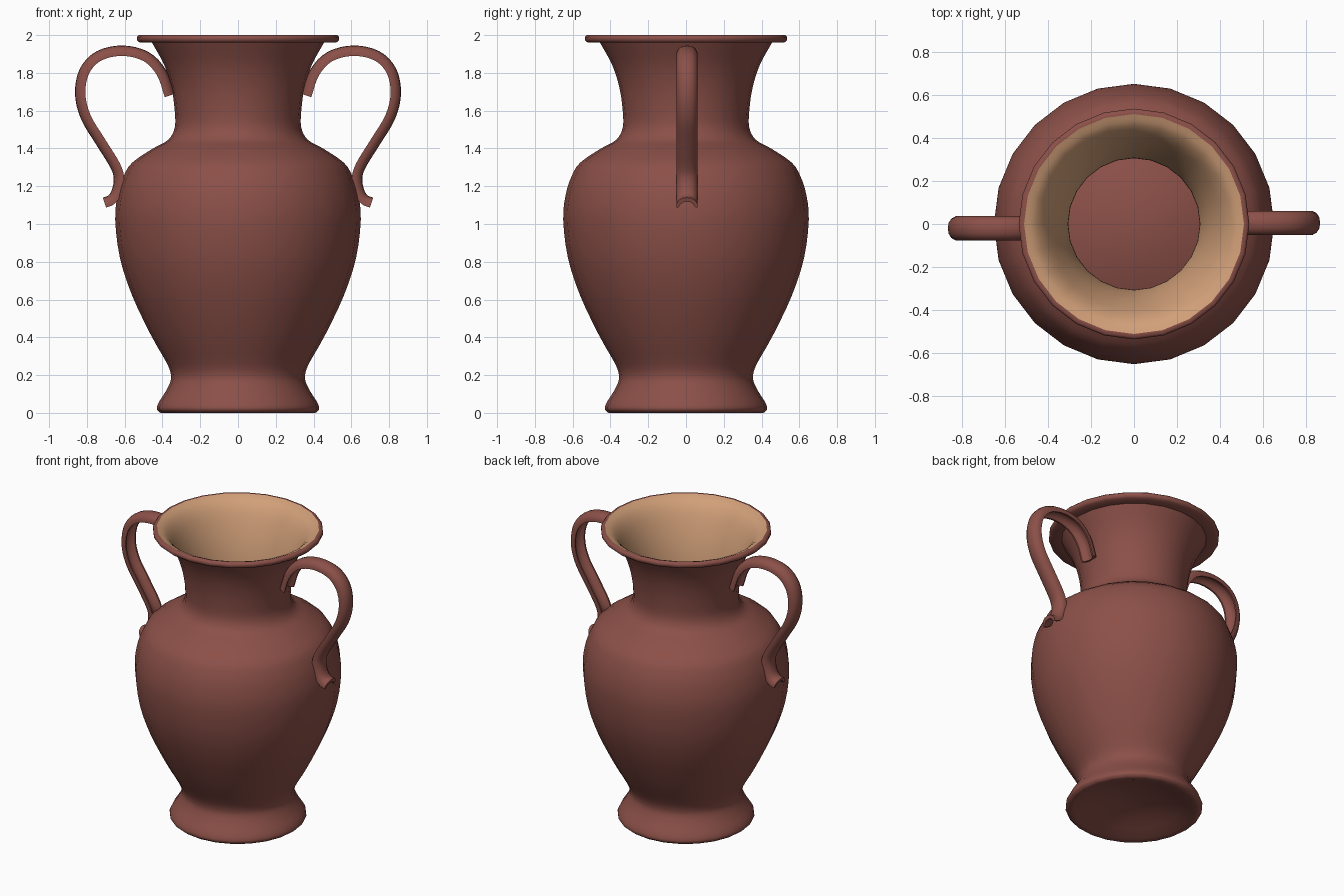
import bpy, bmesh, math
from mathutils import Vector

if "Cube" in bpy.data.objects:
    bpy.data.objects.remove(bpy.data.objects["Cube"])


def material(name, col):
    m = bpy.data.materials.new(name)
    m.diffuse_color = (*col, 1)
    m.use_nodes = True
    m.node_tree.nodes["Principled BSDF"].inputs["Base Color"].default_value = m.diffuse_color
    return m


clay = material("red_clay", (0.26, 0.08, 0.065))
tan = material("tan_glaze", (0.64, 0.35, 0.19))


def spline(pts, n):
    """Catmull-Rom samples through 2D points."""
    p = [Vector(q) for q in pts]
    p = [2 * p[0] - p[1]] + p + [2 * p[-1] - p[-2]]
    out = []
    for i in range(1, len(p) - 2):
        a, b, c, d = p[i - 1:i + 3]
        for k in range(n):
            t = k / n
            out.append(0.5 * (2 * b + (c - a) * t + (2 * a - 5 * b + 4 * c - d) * t * t
                              + (3 * b - a - 3 * c + d) * t ** 3))
    return out + [p[-2]]


def finish(name, bm, mat, angle, recalc=True):
    if recalc:
        bmesh.ops.recalc_face_normals(bm, faces=bm.faces)
    me = bpy.data.meshes.new(name)
    bm.to_mesh(me)
    bm.free()
    me.materials.append(mat)
    ob = bpy.data.objects.new(name, me)
    bpy.context.collection.objects.link(ob)
    bpy.ops.object.select_all(action='DESELECT')
    ob.select_set(True)
    bpy.context.view_layer.objects.active = ob
    bpy.ops.object.shade_smooth_by_angle(angle=math.radians(angle))
    return ob


def lathe(name, profile, mat, sides=24):
    """Profile listed bottom to top gives outward normals."""
    bm = bmesh.new()
    rings = []
    for r, z in profile:
        if r < 1e-4:
            rings.append([bm.verts.new((0, 0, z))] * sides)
        else:
            rings.append([bm.verts.new((r * math.cos(2 * math.pi * i / sides),
                                        r * math.sin(2 * math.pi * i / sides), z))
                          for i in range(sides)])
    for a, b in zip(rings, rings[1:]):
        for i in range(sides):
            j = (i + 1) % sides
            vs = list(dict.fromkeys([a[i], a[j], b[j], b[i]]))
            bm.faces.new(vs)
    return finish(name, bm, mat, 50, recalc=False)


# Outer body: domed underside, foot, belly, neck and rolled lip
underside = [(0, 0.09), (0.1, 0.085), (0.2, 0.065), (0.3, 0.035), (0.38, 0.005)]
wall = spline([(0.41, 0), (0.43, 0.02), (0.42, 0.055), (0.385, 0.11), (0.36, 0.16),
               (0.355, 0.2), (0.375, 0.26), (0.46, 0.41), (0.56, 0.62), (0.625, 0.82),
               (0.65, 1.02), (0.638, 1.15), (0.607, 1.25), (0.56, 1.325), (0.45, 1.4),
               (0.37, 1.445), (0.335, 1.51), (0.335, 1.6), (0.352, 1.72),
               (0.39, 1.84), (0.455, 1.96)], 3)
lip = [(0.52, 1.96), (0.535, 1.973), (0.535, 1.99), (0.525, 2.0), (0.51, 2.0)]
lathe("vase_body", underside + [tuple(p) for p in wall] + lip, clay)

# Tan lining of the mouth and neck
lining = spline([(0.368, 1.445), (0.32, 1.48), (0.305, 1.53), (0.32, 1.65),
                 (0.355, 1.78), (0.41, 1.91), (0.46, 1.975), (0.51, 2.0)][::-1], 3)
lathe("neck_lining", [tuple(p) for p in lining], tan)

# Handles: channel-shaped strap swept along an S curve
path = spline([(0.362, 1.68), (0.405, 1.80), (0.485, 1.885), (0.61, 1.917), (0.735, 1.89),
               (0.812, 1.81), (0.835, 1.69), (0.805, 1.565), (0.73, 1.44), (0.65, 1.31),
               (0.63, 1.24), (0.642, 1.17), (0.67, 1.128), (0.707, 1.113)], 4)
half = [(0, 0.028), (0.025, 0.025), (0.045, 0.012), (0.056, -0.008), (0.056, -0.027),
        (0.045, -0.027), (0.035, -0.01), (0.02, 0.002), (0, 0.005)]
section = half + [(-y, n) for y, n in half[-2:0:-1]]


def handle(name, side, y0):
    bm = bmesh.new()
    rings = []
    for i, p in enumerate(path):
        t = (path[min(i + 1, len(path) - 1)] - path[max(i - 1, 0)]).normalized()
        rings.append([bm.verts.new((side * (p.x - t.y * n), y + y0, p.y + t.x * n))
                      for y, n in section])
    k = len(section)
    for a, b in zip(rings, rings[1:]):
        for i in range(k):
            j = (i + 1) % k
            bm.faces.new((a[i], a[j], b[j], b[i]))
    bm.faces.new(rings[0])
    bm.faces.new(rings[-1])
    finish(name, bm, clay, 50)


handle("right_handle", 1, 0.005)
handle("left_handle", -1, -0.02)
